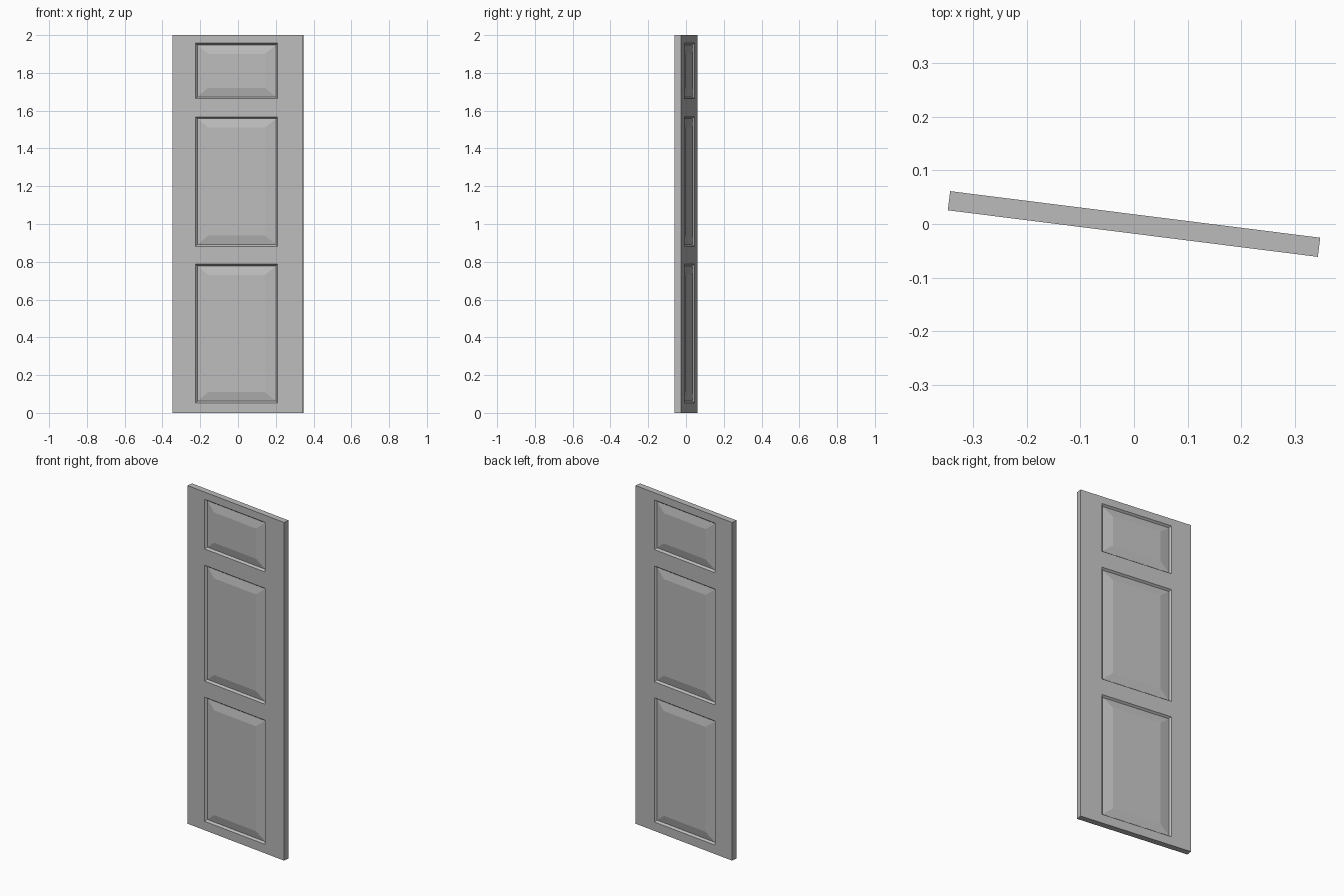
import bpy, bmesh, math
from mathutils import Vector, Matrix

cube = bpy.data.objects.get("Cube")
if cube:
    bpy.data.objects.remove(cube)

WIDTH, HEIGHT, THICK = 0.697, 2.0, 0.036
SHIFT, HALF = -0.006, 0.219                 # panel column offset and half width
PANELS = [(0.053, 0.787), (0.882, 1.567), (1.664, 1.957)]
# Moulding rings: inset across, inset up, depth below the face
RINGS = [(0.009, 0.009, 0.012), (0.068, 0.057, 0.001)]

paint = bpy.data.materials.new("grey paint")
paint.use_nodes = True
grey = (0.5, 0.5, 0.5, 1)
paint.diffuse_color = grey
paint.node_tree.nodes["Principled BSDF"].inputs["Base Color"].default_value = grey

# Slab
bm = bmesh.new()
bmesh.ops.create_cube(bm, size=1)
bmesh.ops.scale(bm, vec=(WIDTH, THICK, HEIGHT), verts=bm.verts)
bmesh.ops.translate(bm, vec=(0, 0, HEIGHT / 2), verts=bm.verts)


def cut(point, normal):
    bmesh.ops.bisect_plane(bm, geom=bm.verts[:] + bm.edges[:] + bm.faces[:],
                           plane_co=point, plane_no=normal)


# Panel outlines
for x in (SHIFT - HALF, SHIFT + HALF):
    cut((x, 0, 0), (1, 0, 0))
for z in [z for pair in PANELS for z in pair]:
    cut((0, 0, z), (0, 0, 1))


def in_panel(face):
    c = face.calc_center_median()
    return (abs(face.normal.y) > 0.9 and abs(c.x - SHIFT) < HALF
            and any(lo < c.z < hi for lo, hi in PANELS))


# Sunk groove and raised field on both faces
bm.normal_update()
for face in [f for f in bm.faces if in_panel(f)]:
    centre = face.calc_center_median()
    side = math.copysign(1, centre.y)
    half_z = max(v.co.z for v in face.verts) - centre.z
    for across, up, depth in RINGS:
        bmesh.ops.inset_individual(bm, faces=[face], thickness=0.004)
        for v in face.verts:
            v.co = Vector((centre.x + math.copysign(HALF - across, v.co.x - centre.x),
                           side * (THICK / 2 - depth),
                           centre.z + math.copysign(half_z - up, v.co.z - centre.z)))

# Door stands slightly turned
bmesh.ops.rotate(bm, verts=bm.verts, matrix=Matrix.Rotation(math.radians(-7.17), 3, 'Z'))
bm.normal_update()
mesh = bpy.data.meshes.new("panel_door")
bm.to_mesh(mesh)
bm.free()
mesh.materials.append(paint)
bpy.context.collection.objects.link(bpy.data.objects.new("panel_door", mesh))
